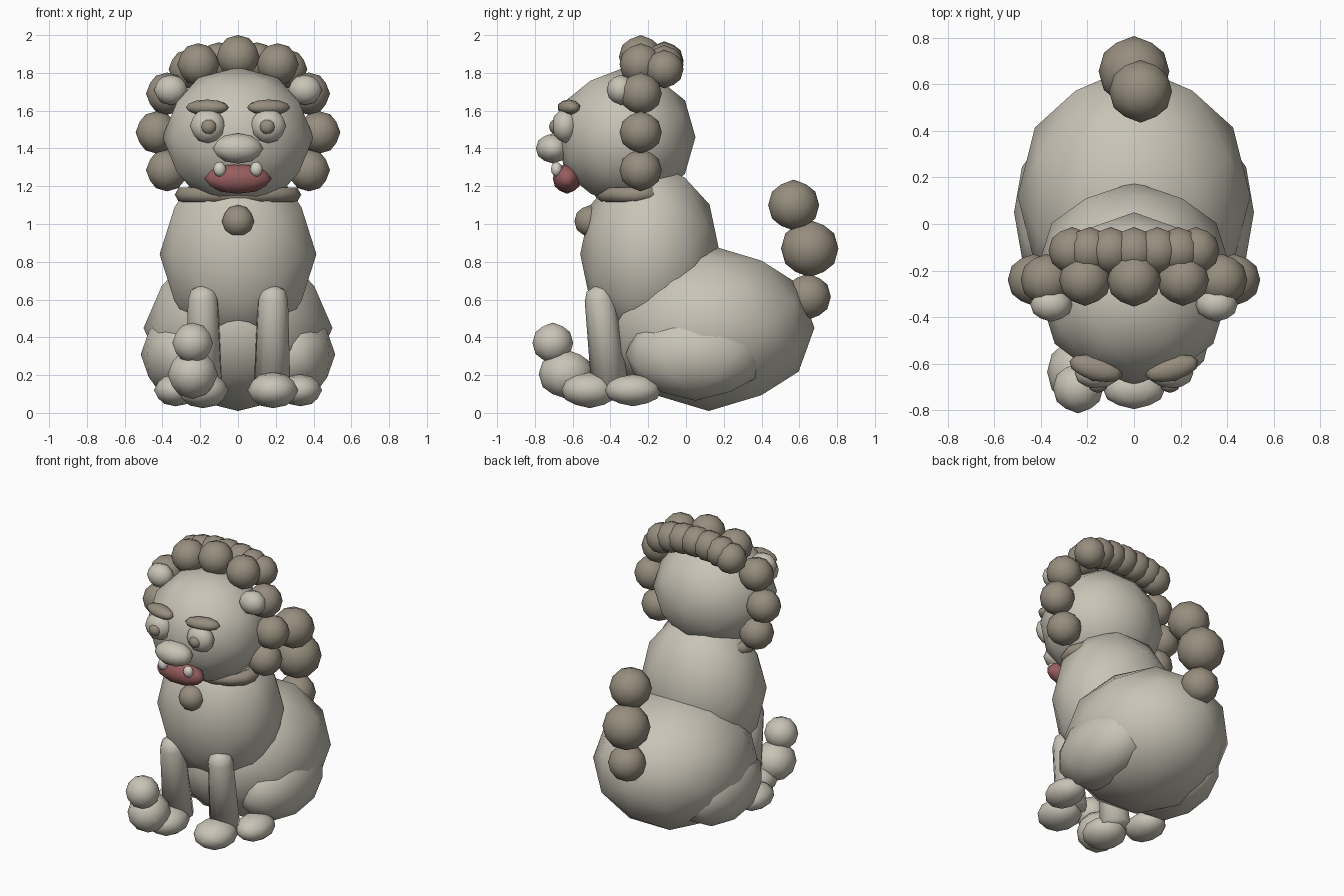
import bpy, bmesh
from math import radians, sin, cos, tau
from mathutils import Matrix, Vector

cube = bpy.data.objects.get("Cube")
if cube:
    bpy.data.objects.remove(cube, do_unlink=True)


def material(name, rgb):
    m = bpy.data.materials.new(name)
    m.use_nodes = True
    m.diffuse_color = (*rgb, 1)
    bsdf = next(n for n in m.node_tree.nodes if n.type == "BSDF_PRINCIPLED")
    bsdf.inputs["Base Color"].default_value = (*rgb, 1)
    bsdf.inputs["Roughness"].default_value = 0.8
    return m


STONE = material("pale stone", (0.58, 0.55, 0.47))
CURL = material("dark stone", (0.31, 0.27, 0.21))
RED = material("mouth red", (0.31, 0.11, 0.11))
TOOTH = material("tooth ivory", (0.66, 0.64, 0.56))

# Turns the icosphere so that its edges, not its points, lie on the axes
ALIGN = Matrix.Rotation(radians(-31.717), 4, "Y")


def finish(name, bm, mat):
    for f in bm.faces:
        f.smooth = True
    mesh = bpy.data.meshes.new(name)
    bm.to_mesh(mesh)
    bm.free()
    mesh.materials.append(mat)
    obj = bpy.data.objects.new(name, mesh)
    bpy.context.collection.objects.link(obj)
    return obj


def ball(name, centre, size, mat=STONE, turn=0):
    """Low-poly ellipsoid; size is one radius or three."""
    size = size if isinstance(size, tuple) else (size,) * 3
    bm = bmesh.new()
    bmesh.ops.create_icosphere(bm, subdivisions=2, radius=1, matrix=ALIGN)
    m = (Matrix.Translation(centre) @ Matrix.Rotation(radians(turn), 4, "Z")
         @ Matrix.Diagonal((*size, 1)))
    bmesh.ops.transform(bm, matrix=m, verts=bm.verts)
    return finish(name, bm, mat)


def pair(name, centre, size, mat=STONE, turn=0):
    x, y, z = centre
    for side, s in (("left", 1), ("right", -1)):
        ball(f"{side}_{name}", (s * x, y, z), size, mat, s * turn)


def leg(name, top, bottom, r_top, r_bottom):
    """Tapered leg with a rounded shoulder."""
    top, bottom = Vector(top), Vector(bottom)
    axis = top - bottom
    bm = bmesh.new()
    bmesh.ops.create_cone(bm, segments=10, cap_ends=True, radius1=r_bottom,
                          radius2=r_top, depth=axis.length)
    cap = [f for f in bm.faces if f.normal.z > 0.9]
    for shrink, lift in ((0.8, 0.6), (0.45, 0.3)):
        ring = bmesh.ops.inset_region(bm, faces=cap, thickness=r_top * (1 - shrink))
        for v in {v for f in cap for v in f.verts}:
            v.co.z += lift * r_top
    m = (Matrix.Translation((top + bottom) / 2)
         @ axis.to_track_quat("Z", "Y").to_matrix().to_4x4())
    bmesh.ops.transform(bm, matrix=m, verts=bm.verts)
    finish(name, bm, STONE)


def collar(name, centre, rx, ry, r, n=16, k=6):
    """Oval ring around the neck."""
    bm = bmesh.new()
    rings = []
    for i in range(n):
        a = tau * i / n
        rings.append([bm.verts.new((
            centre[0] + (rx + r * cos(tau * j / k)) * cos(a),
            centre[1] + (ry + r * cos(tau * j / k)) * sin(a),
            centre[2] + r * sin(tau * j / k))) for j in range(k)])
    for i in range(n):
        p, q = rings[i], rings[(i + 1) % n]
        for j in range(k):
            l = (j + 1) % k
            bm.faces.new((p[j], q[j], q[l], p[l]))
    finish(name, bm, CURL)


# Body
ball("haunches", (0, 0.12, 0.45), (0.5, 0.56, 0.44))
ball("chest", (0, -0.19, 0.84), (0.415, 0.37, 0.5))
pair("thigh", (0.29, 0.05, 0.31), (0.225, 0.37, 0.245))
pair("hind_paw", (0.33, -0.28, 0.12), (0.115, 0.15, 0.085))
pair("front_paw", (0.185, -0.51, 0.12), (0.135, 0.15, 0.095))
for side, s in (("left", 1), ("right", -1)):
    leg(f"{side}_front_leg", (s * 0.185, -0.455, 0.6),
        (s * 0.18, -0.4, 0.12), 0.082, 0.1)

# Head and face
ball("head", (0, -0.32, 1.46), (0.4, 0.37, 0.37))
pair("ear", (0.355, -0.345, 1.71), (0.09, 0.075, 0.08))
pair("eye", (0.16, -0.64, 1.52), (0.095, 0.07, 0.092))
pair("pupil", (0.155, -0.69, 1.515), (0.042, 0.035, 0.042), CURL)
pair("brow", (0.163, -0.62, 1.617), (0.118, 0.055, 0.042), CURL, 15)
ball("nose", (0, -0.705, 1.4), (0.135, 0.09, 0.08))
ball("mouth", (0, -0.63, 1.24), (0.18, 0.075, 0.08), RED)
pair("tooth", (0.097, -0.685, 1.29), (0.034, 0.03, 0.04), TOOTH)

# Collar and bell
collar("collar", (0, -0.27, 1.155), 0.29, 0.17, 0.045)
ball("bell", (0, -0.505, 1.015), 0.086, CURL)

# Mane: a front ring of curls and a tighter row behind the crown
ball("crown_curl", (0, -0.24, 1.885), 0.115, CURL)
for i, (x, z) in enumerate(((0.21, 1.845), (0.375, 1.69), (0.43, 1.485), (0.375, 1.285))):
    pair(f"mane_curl_{i + 1}", (x, -0.24, z), 0.112, CURL)
ball("back_curl", (0, -0.115, 1.865), 0.102, CURL)
for i, (x, z) in enumerate(((0.1, 1.86), (0.19, 1.845), (0.265, 1.82))):
    pair(f"back_curl_{i + 1}", (x, -0.115, z), 0.102, CURL)

# Tail
ball("tail_base", (0, 0.645, 0.615), 0.122, CURL)
ball("tail_middle", (0, 0.655, 0.87), 0.152, CURL)
ball("tail_tip", (0.028, 0.57, 1.1), 0.135, CURL)

# Cub at the right paw
ball("cub_body", (-0.24, -0.635, 0.205), (0.133, 0.145, 0.13))
ball("cub_head", (-0.24, -0.705, 0.37), 0.108)
